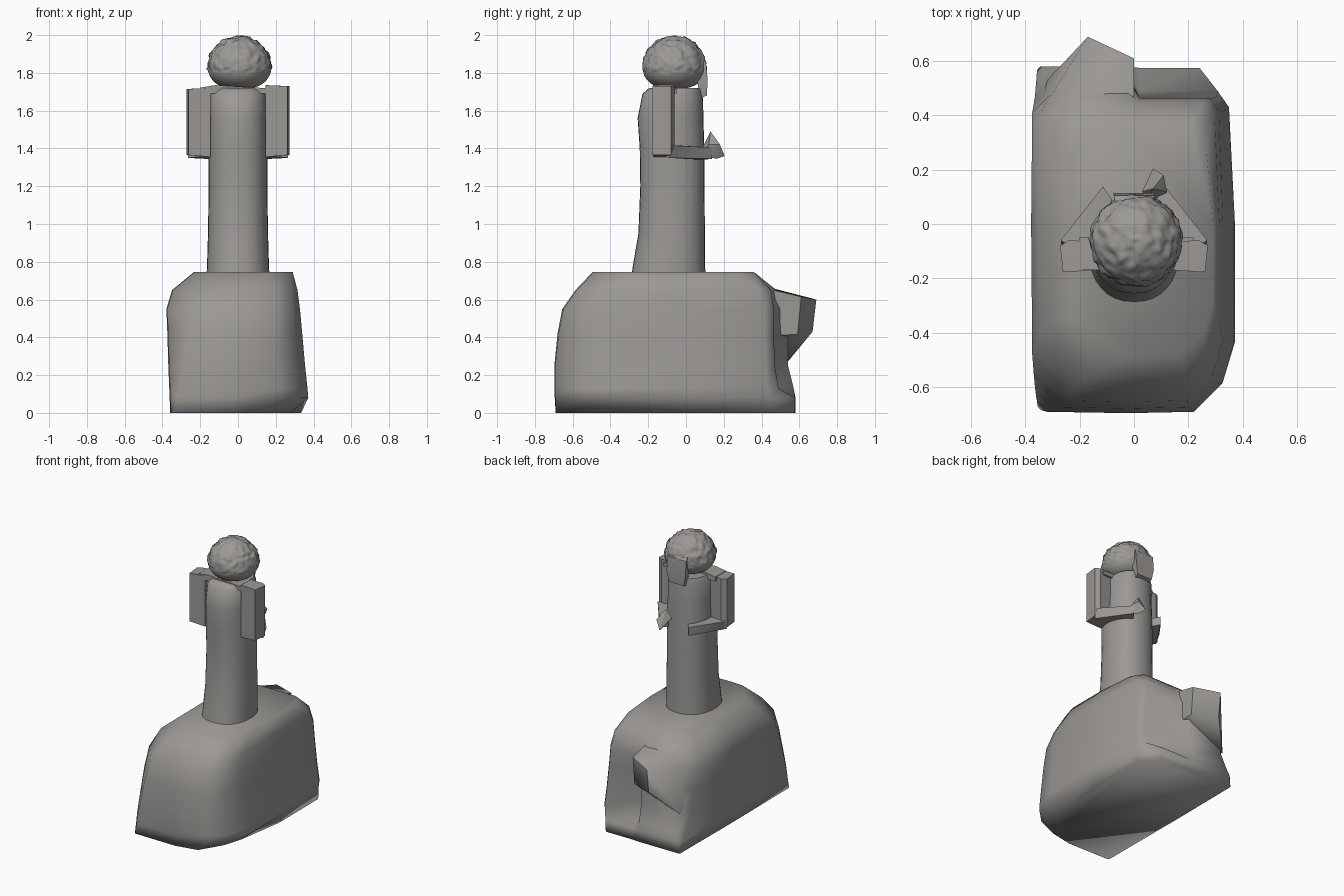
import bpy, bmesh, math
from mathutils import Vector, noise

stone = bpy.data.materials.new("warm grey stone")
stone.diffuse_color = (0.33, 0.315, 0.30, 1)


def finish(name, bm, angle):
    bmesh.ops.recalc_face_normals(bm, faces=bm.faces)
    me = bpy.data.meshes.new(name)
    bm.to_mesh(me)
    bm.free()
    ob = bpy.data.objects.new(name, me)
    bpy.context.collection.objects.link(ob)
    me.materials.append(stone)
    bpy.ops.object.select_all(action='DESELECT')
    ob.select_set(True)
    bpy.context.view_layer.objects.active = ob
    bpy.ops.object.shade_smooth_by_angle(angle=math.radians(angle))
    return ob


def loft(name, rings, angle=45):
    bm = bmesh.new()
    loops = [[bm.verts.new(p) for p in r] for r in rings]
    n = len(loops[0])
    for a, b in zip(loops, loops[1:]):
        for i in range(n):
            j = (i + 1) % n
            bm.faces.new((a[i], a[j], b[j], b[i]))
    bm.faces.new(loops[0][::-1])
    bm.faces.new(loops[-1])
    return finish(name, bm, angle)


def hull(name, pts, angle=30):
    bm = bmesh.new()
    for p in pts:
        bm.verts.new(p)
    bmesh.ops.convex_hull(bm, input=bm.verts)
    return finish(name, bm, angle)


# Rock: stacked outlines with chamfered corners and a recess behind on the right
def rock_ring(z, xl, xr, yf, ybl, ybr, fl, fr, bl, br):
    cut = 0.09 if z == 0 else 0            # undercut front right corner
    return [(xl + fl, yf, z), (-0.02, yf - 0.005, z), (xr - fr - cut, yf + cut * 0.3, z),
            (xr - fr * 0.3 - cut, yf + fr * 0.7 + cut, z),
            (xr - cut, yf + fr * 1.7 + cut, z), (xr - cut * 0.4, 0, z),
            (xr - br * 0.3, ybr - br, z), (xr - br, ybr, z), (0.02, ybr, z),
            (-0.02, ybl, z), (xl + bl, ybl, z), (xl, ybl - bl, z),
            (xl - 0.004, 0, z), (xl, yf + fl * 1.3, z)]


loft("rock_base", [rock_ring(*r) for r in (
    (0.00, -0.355, 0.370, -0.685, 0.58, 0.575, 0.01, 0.14, 0.01, 0.13),
    (0.08, -0.358, 0.372, -0.690, 0.58, 0.575, 0.03, 0.15, 0.02, 0.13),
    (0.13, -0.360, 0.368, -0.692, 0.57, 0.490, 0.04, 0.15, 0.04, 0.06),
    (0.25, -0.365, 0.355, -0.692, 0.54, 0.470, 0.07, 0.15, 0.07, 0.05),
    (0.42, -0.370, 0.340, -0.675, 0.54, 0.465, 0.10, 0.14, 0.10, 0.05),
    (0.55, -0.375, 0.328, -0.650, 0.53, 0.465, 0.13, 0.13, 0.12, 0.05),
    (0.65, -0.345, 0.315, -0.580, 0.48, 0.450, 0.15, 0.12, 0.13, 0.06),
    (0.745, -0.23, 0.290, -0.490, 0.36, 0.360, 0.12, 0.12, 0.10, 0.08))], 100)

# Ledge jutting out behind, blending into the rock on the left
hull("rock_ledge", [(-0.34, 0.42, 0.58), (-0.17, 0.69, 0.60), (0, 0.61, 0.615),
                    (0, 0.42, 0.66), (-0.25, 0.38, 0.68), (-0.355, 0.42, 0.38),
                    (-0.32, 0.53, 0.26), (-0.17, 0.67, 0.43), (0, 0.59, 0.415),
                    (0, 0.42, 0.41)], 60)


# Robed column body
def oval(z, cy, rx, ry, n=32):
    f = lambda v: math.copysign(abs(v) ** 0.88, v)
    return [(rx * f(math.cos(t)), cy + ry * f(math.sin(t)), z)
            for t in (2 * math.pi * i / n for i in range(n))]


loft("robe_body", [oval(*r) for r in (
    (0.72, -0.093, 0.167, 0.197), (0.78, -0.090, 0.164, 0.191),
    (0.95, -0.076, 0.159, 0.176), (1.20, -0.072, 0.155, 0.170),
    (1.40, -0.074, 0.157, 0.171), (1.56, -0.082, 0.151, 0.174),
    (1.69, -0.070, 0.148, 0.160), (1.72, -0.055, 0.130, 0.140))])

# Head: blunt jaw below, curly lumps above
bm = bmesh.new()
bmesh.ops.create_icosphere(bm, subdivisions=5, radius=1)
for v in bm.verts:
    d = v.co.copy()
    k = 0.7 * noise.noise(d * 5) + 0.4 * noise.noise(d * 11)
    hair = min(1, max(0, (d.z + 0.35) / 0.3))
    s = 1 + 0.10 * hair * k
    h = s
    if d.z < 0:
        h *= max(1e-4, 1 - d.z * d.z) ** -0.13
    up = 0.165 if d.z > 0 else 0.115
    v.co = Vector((0.008 + 0.168 * d.x * h, -0.062 + 0.168 * d.y * h, 1.83 + up * d.z * s))
finish("curly_head", bm, 60)

# Hair hanging down the nape
hull("hair_tail", [(x, y, z) for s in (-1, 1) for x, y, z in (
    (s * 0.06, 0.05, 1.90), (s * 0.075, 0.105, 1.86), (s * 0.075, 0.115, 1.76),
    (s * 0.06, 0.11, 1.68), (s * 0.055, 0.075, 1.665), (s * 0.065, 0.06, 1.75))], 40)

# Shoulder yoke, boxy sleeves and forearms folded behind
hull("shoulders", [(x, y, z) for x, top in ((-0.20, 1.722), (-0.12, 1.735), (0.22, 1.715))
                   for y in (-0.17, -0.05) for z in (top, 1.69)])
for side, s in (("left", -1), ("right", 1)):
    top = 1.72 if s < 0 else 1.735
    hull(side + "_sleeve", [(s * x, y, z) for x, y in (
        (0.145, -0.17), (0.262, -0.178), (0.272, -0.08), (0.24, -0.06), (0.15, -0.065))
        for z in (1.365 - (x < 0.2) * 0.01, top - (x > 0.2) * 0.005)])
    hull(side + "_forearm", [(s * x, y, z) for x, y, z in (
        (0.265, -0.09, 1.35), (0.27, -0.06, 1.415), (0.17, -0.12, 1.36), (0.17, -0.12, 1.42),
        (0.115, 0.138, 1.345), (0.115, 0.138, 1.405), (0.08, 0.09, 1.34), (0.08, 0.09, 1.40))])

# Raised hand wedge
hull("hand", [(0.12, 0.10, 1.36), (0.12, 0.12, 1.42), (0.05, 0.09, 1.41), (0.07, 0.13, 1.49),
              (0.11, 0.18, 1.42), (0.07, 0.205, 1.36), (0.03, 0.12, 1.43), (0.09, 0.16, 1.345)])
